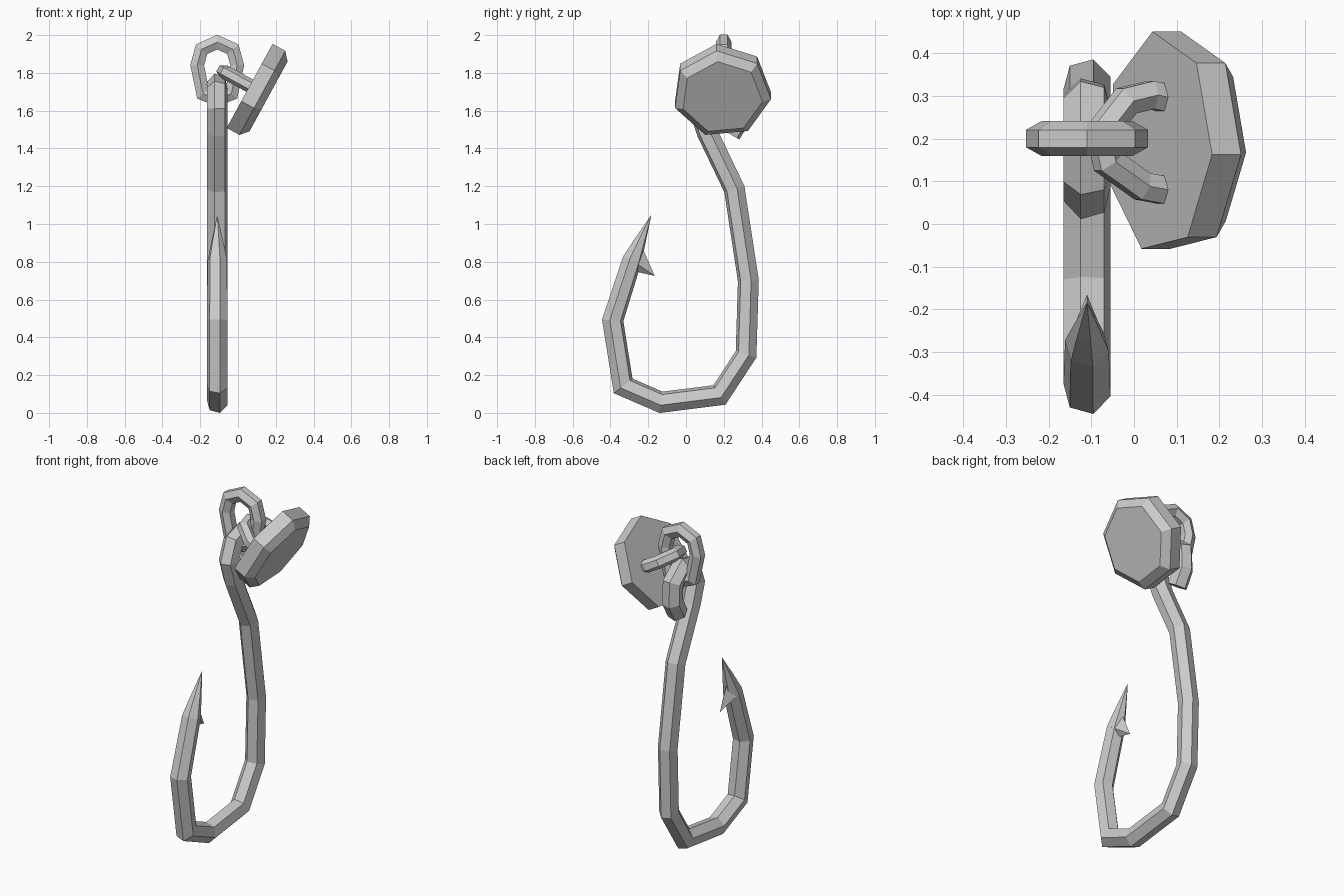
import bpy, bmesh
from math import cos, sin, radians, tau
from mathutils import Vector

if "Cube" in bpy.data.objects:
    bpy.data.objects.remove(bpy.data.objects["Cube"])


def finish(name, bm):
    bmesh.ops.recalc_face_normals(bm, faces=bm.faces[:])
    mesh = bpy.data.meshes.new(name)
    bm.to_mesh(mesh)
    bm.free()
    ob = bpy.data.objects.new(name, mesh)
    bpy.context.collection.objects.link(ob)
    return ob


def skin(bm, loops, closed=False):
    """Bridge vertex loops; cap both ends when open."""
    n = len(loops[0])
    for i in range(len(loops) if closed else len(loops) - 1):
        a, b = loops[i], loops[(i + 1) % len(loops)]
        for k in range(n):
            bm.faces.new((a[k], a[(k + 1) % n], b[(k + 1) % n], b[k]))
    if not closed:
        bm.faces.new(loops[0])
        bm.faces.new(loops[-1])


def sweep(name, pts, normal, radii, phase=0, closed=False, sides=6):
    """Mitred polygon tube along a planar path with the given plane normal."""
    bm = bmesh.new()
    pts = [Vector(p) for p in pts]
    N = Vector(normal).normalized()
    m, loops = len(pts), []
    for i, p in enumerate(pts):
        prev = pts[i - 1] if closed or i > 0 else None
        nxt = pts[(i + 1) % m] if closed or i < m - 1 else None
        d1 = (p - prev).normalized() if prev else (nxt - p).normalized()
        d2 = (nxt - p).normalized() if nxt else d1
        t = (d1 + d2).normalized()
        side = t.cross(N) / max(t.dot(d1), 0.6)
        r = radii[min(i, len(radii) - 1)]
        angles = [tau * k / sides + radians(phase) for k in range(sides)]
        loops.append([bm.verts.new(p + r * (N * cos(a) + side * sin(a))) for a in angles])
    skin(bm, loops, closed)
    return finish(name, bm)


# Hook: point, bend, shank and curled eye
HX = -0.11
hook_path = [(-0.185, 1.045), (-0.243, 0.91), (-0.285, 0.81), (-0.388, 0.49),
             (-0.333, 0.143), (-0.132, 0.056), (0.177, 0.095), (0.318, 0.31),
             (0.33, 0.70), (0.256, 1.185), (0.112, 1.485), (0.07, 1.61),
             (0.11, 1.71), (0.20, 1.735), (0.28, 1.67), (0.285, 1.56), (0.235, 1.475)]
sweep("hook", [(HX, y, z) for y, z in hook_path], (1, 0, 0),
      [0.001, 0.032, 0.053, 0.057], phase=15)

# Barb behind the point
bm = bmesh.new()
for x, y, z in [(0, -0.165, 0.725), (0, -0.252, 0.745), (0, -0.225, 0.86),
                (0.045, -0.275, 0.80), (-0.045, -0.275, 0.80)]:
    bm.verts.new((HX + x, y, z))
bmesh.ops.convex_hull(bm, input=bm.verts[:])
finish("barb", bm)

# Hanging ring through the eye
half = [(0, 1.963), (0.083, 1.925), (0.106, 1.84), (0.075, 1.69), (0, 1.66)]
ring = half + [(-x, z) for x, z in half[-2:0:-1]]
sweep("hanging_ring", [(HX + x, 0.2, z) for x, z in ring], (0, 1, 0), [0.041], closed=True)

# Tilted frame shared by the weight and its loop
axis = Vector((0.88, 0, -0.48)).normalized()
up = Vector((0.48, 0, 0.88)).normalized()
Y = Vector((0, 1, 0))
back = Vector((0.058, 0.19, 1.725))

# Seven-sided weight with a bevelled front
bm = bmesh.new()
loops = []
for depth, r in [(0, 0.262), (0.077, 0.262), (0.115, 0.217)]:
    angles = [tau * k / 7 - radians(6) for k in range(7)]
    loops.append([bm.verts.new(back + axis * depth + r * (up * cos(a) + Y * sin(a)))
                  for a in angles])
skin(bm, loops)
finish("weight", bm)

# Loop on the back of the weight, linked to the ring
start = Vector((-0.08, 0, 1.81))
loop_path = [(0.09, 0.29), (0.04, 0.302), (-0.018, 0.288), (-0.075, 0.215),
             (-0.06, 0.145), (0.02, 0.088), (0.08, 0.077)]
sweep("weight_loop", [start + axis * ((x + 0.08) / axis.x) + Y * y for x, y in loop_path],
      up, [0.037])
